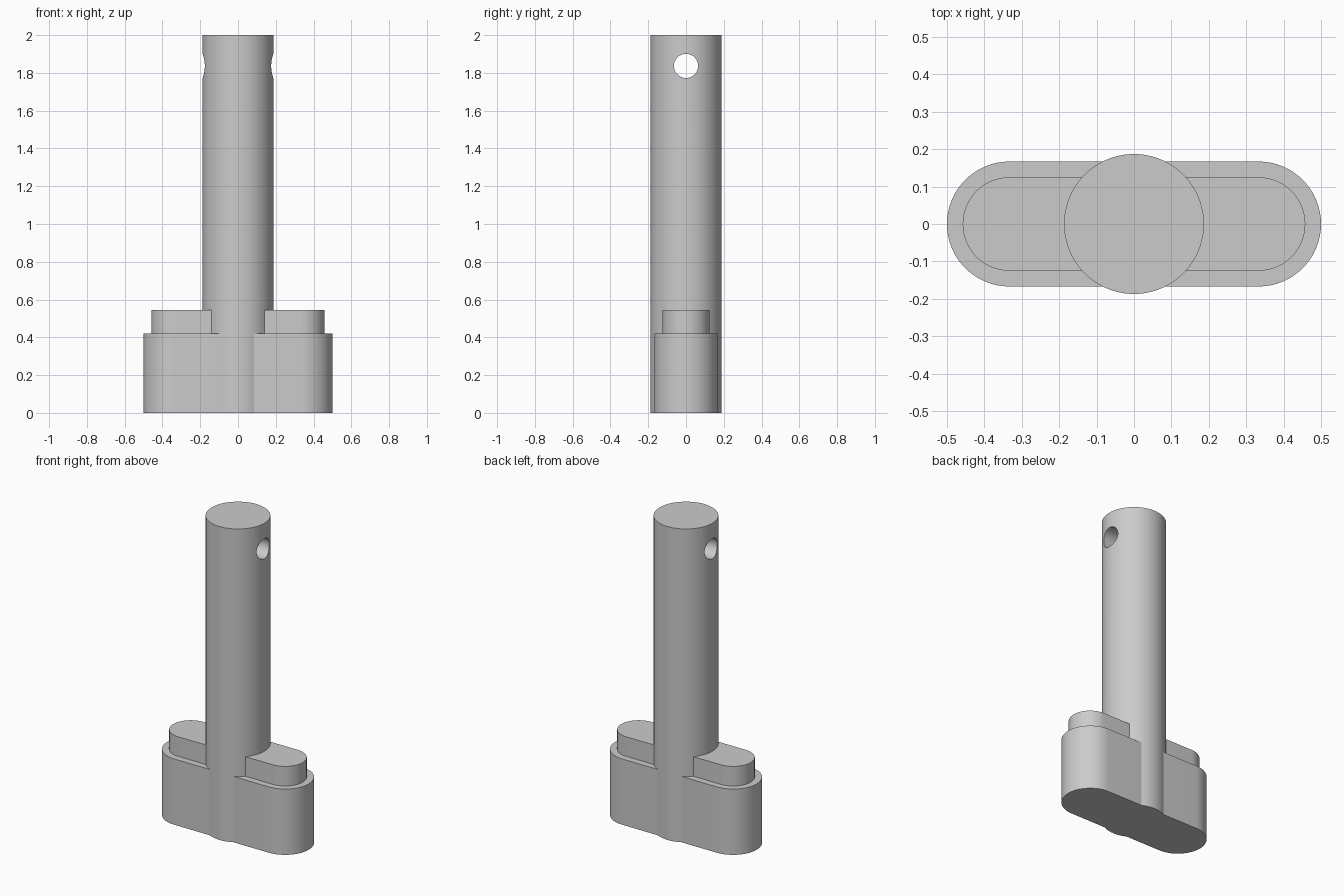
import bpy
import bmesh
import math

cube = bpy.data.objects.get("Cube")
if cube:
    bpy.data.objects.remove(cube, do_unlink=True)

END_X = 0.333      # centre of the rounded ends
BASE_TOP = 0.42
STEP_TOP = 0.545
HEIGHT = 2.0
SHAFT_R = 0.187

grey = bpy.data.materials.new("grey_metal")
grey.use_nodes = True
colour = (0.6, 0.6, 0.6, 1.0)
grey.diffuse_color = colour
grey.node_tree.nodes["Principled BSDF"].inputs["Base Color"].default_value = colour


def extrude_profile(name, points, z0, z1):
    """Closed flat outline raised from z0 to z1."""
    bm = bmesh.new()
    face = bm.faces.new([bm.verts.new((x, y, z0)) for x, y in points])
    top = bmesh.ops.extrude_face_region(bm, geom=[face])["geom"]
    verts = [v for v in top if isinstance(v, bmesh.types.BMVert)]
    bmesh.ops.translate(bm, vec=(0, 0, z1 - z0), verts=verts)
    bmesh.ops.recalc_face_normals(bm, faces=bm.faces)
    mesh = bpy.data.meshes.new(name)
    bm.to_mesh(mesh)
    bm.free()
    mesh.materials.append(grey)
    obj = bpy.data.objects.new(name, mesh)
    bpy.context.collection.objects.link(obj)
    return obj


def arc(cx, radius, start, sweep, steps):
    return [(cx + radius * math.cos(start + sweep * i / steps),
             radius * math.sin(start + sweep * i / steps)) for i in range(steps + 1)]


def slot_outline(radius):
    """Straight sides with a half circle at each end."""
    return (arc(END_X, radius, -math.pi / 2, math.pi, 32)
            + arc(-END_X, radius, math.pi / 2, math.pi, 32))


def combine(target, other, operation):
    mod = target.modifiers.new(operation.lower(), 'BOOLEAN')
    mod.operation = operation
    mod.solver = 'EXACT'
    mod.object = other
    bpy.context.view_layer.objects.active = target
    bpy.ops.object.modifier_apply(modifier=mod.name)
    bpy.data.objects.remove(other, do_unlink=True)


# Foot, raised step and round shaft, fused into one solid
body = extrude_profile("shaft_and_foot", slot_outline(0.167), 0, BASE_TOP)
step = extrude_profile("raised_step", slot_outline(0.125), BASE_TOP / 2, STEP_TOP)
shaft = extrude_profile("shaft", arc(0, SHAFT_R, 0, math.tau, 96)[:-1], 0, HEIGHT)
combine(body, step, 'UNION')
combine(body, shaft, 'UNION')

# Cross hole through the top of the shaft
bpy.ops.mesh.primitive_cylinder_add(vertices=48, radius=0.064, depth=1,
                                    location=(0, 0, 1.837),
                                    rotation=(0, math.pi / 2, 0))
drill = bpy.context.object
drill.name = "hole_cutter"
drill.hide_render = True
drill.data.materials.append(grey)
combine(body, drill, 'DIFFERENCE')

# Smooth the curved walls, keep the rims crisp
bpy.ops.object.select_all(action='DESELECT')
body.select_set(True)
bpy.context.view_layer.objects.active = body
bpy.ops.object.shade_smooth_by_angle(angle=math.radians(25))
